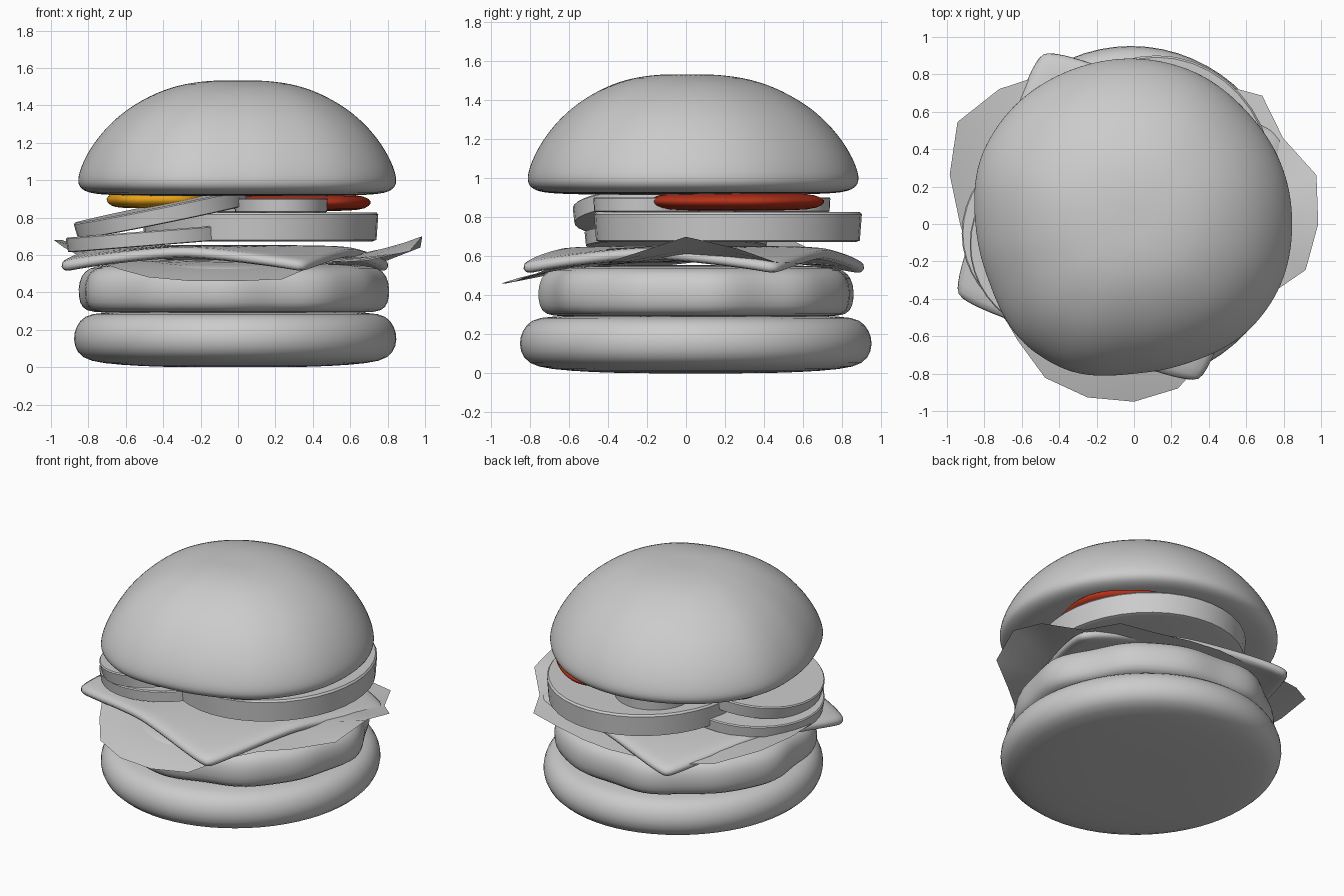
import bpy, bmesh, math
from mathutils import Euler

if "Cube" in bpy.data.objects:
    bpy.data.objects.remove(bpy.data.objects["Cube"])

def material(name, rgb):
    m = bpy.data.materials.new(name)
    m.diffuse_color = (*rgb, 1)
    m.use_nodes = True
    m.node_tree.nodes["Principled BSDF"].inputs["Base Color"].default_value = m.diffuse_color
    return m

GREY = material("light_grey", (0.6, 0.6, 0.6))
RED = material("red_sauce", (0.45, 0.03, 0.01))
ORANGE = material("orange_sauce", (0.9, 0.4, 0.01))

def finish(name, bm, mat, loc=(0, 0, 0), rot=(0, 0, 0), subsurf=0):
    me = bpy.data.meshes.new(name)
    bm.to_mesh(me)
    bm.free()
    me.materials.append(mat)
    ob = bpy.data.objects.new(name, me)
    bpy.context.collection.objects.link(ob)
    ob.location, ob.rotation_euler = loc, Euler(rot)
    bpy.ops.object.select_all(action='DESELECT')
    ob.select_set(True)
    bpy.context.view_layer.objects.active = ob
    if subsurf:
        bpy.ops.object.shade_smooth()
        ob.modifiers.new("smooth", 'SUBSURF').levels = subsurf
        ob.modifiers["smooth"].render_levels = subsurf
    else:
        bpy.ops.object.shade_smooth_by_angle(angle=math.radians(35))
    return ob

def table(values):
    """Radius factor interpolated smoothly round a closed table."""
    n = len(values)
    def f(a):
        t = (a / math.tau % 1) * n
        i, u = int(t) % n, t % 1
        u = u * u * (3 - 2 * u)
        return values[i] * (1 - u) + values[(i + 1) % n] * u
    return f

def lathe(name, profile, mat, radius=lambda a: 1, scale=(1, 1), segs=32, **kw):
    """Spin a bottom-to-top (r, z) profile, closed by a point at each end."""
    bm = bmesh.new()
    rings = []
    for r, z in profile:
        ring = []
        for i in range(segs):
            a = math.tau * i / segs
            k = r * radius(a)
            ring.append(bm.verts.new((k * scale[0] * math.cos(a), k * scale[1] * math.sin(a), z)))
        rings.append(ring)
    low = bm.verts.new((0, 0, profile[0][1]))
    top = bm.verts.new((0, 0, profile[-1][1]))
    for i in range(segs):
        j = (i + 1) % segs
        bm.faces.new((low, rings[0][j], rings[0][i]))
        bm.faces.new((top, rings[-1][i], rings[-1][j]))
        for p, q in zip(rings, rings[1:]):
            bm.faces.new((p[i], p[j], q[j], q[i]))
    return finish(name, bm, mat, **kw)

# Bottom bun
lathe("bottom_bun", [(0.45, 0.0), (0.72, 0.012), (0.91, 0.03), (0.985, 0.075), (1.01, 0.15),
                     (0.99, 0.22), (0.94, 0.275), (0.84, 0.295), (0.5, 0.295)],
      GREY, scale=(0.865, 0.905), loc=(-0.015, 0.05, 0), subsurf=1)

# Lumpy patty
lathe("patty", [(0.5, 0.29), (0.86, 0.29), (0.96, 0.30), (1.0, 0.34), (1.01, 0.42),
                (0.99, 0.49), (0.94, 0.53), (0.84, 0.55), (0.5, 0.555)],
      GREY, radius=lambda a: 1 + 0.018 * math.sin(7 * a + 1) + 0.014 * math.sin(11 * a),
      scale=(0.82, 0.80), segs=48, loc=(-0.03, 0.06, 0), subsurf=1)

# Lettuce: one thin sheet with a ragged rim, (radius, rim height) every 15 degrees
RIM = [(.985, .70), (1.01, .64), (.92, .57), (.97, .56), (.87, .55), (.84, .55),
       (.84, .55), (.85, .55), (.93, .56), (1.02, .60), (1.09, .68), (1.02, .68),
       (.93, .64), (.89, .60), (.85, .56), (.88, .52), (.95, .48), (.96, .46),
       (.95, .46), (.91, .47), (.80, .54), (.75, .56), (.80, .57), (.95, .62)]
bm = bmesh.new()
hub = bm.verts.new((0, 0, 0.57))
spokes = []
for i, (r, z) in enumerate(RIM):
    a = math.radians(15 * i)
    spokes.append([bm.verts.new((r * t * math.cos(a), r * t * math.sin(a), 0.57 + (z - 0.57) * t ** 3))
                   for t in (0.4, 0.65, 0.78, 0.9, 1.0)])
for p, q in zip(spokes, spokes[1:] + spokes[:1]):
    bm.faces.new((hub, p[0], q[0]))
    for k in range(4):
        bm.faces.new((p[k], p[k + 1], q[k + 1], q[k]))
finish("lettuce", bm, GREY)

# Cheese: rounded square with drooping corners
N, HALF, TURN = 16, 0.725, math.radians(25.5 - 45)
bm = bmesh.new()
grid = []
for i in range(N + 1):
    row = []
    for j in range(N + 1):
        u, v = 2 * i / N - 1, 2 * j / N - 1
        corner = abs(u * v)
        x, y = [c * HALF * (1 - 0.05 * corner ** 6) for c in (u, v)]
        z = 0.622 - 0.085 * corner ** 1.4 - 0.01 * max(abs(u), abs(v)) ** 6
        row.append(bm.verts.new((x, y, z)))
    grid.append(row)
for i in range(N):
    for j in range(N):
        bm.faces.new((grid[i][j], grid[i + 1][j], grid[i + 1][j + 1], grid[i][j + 1]))
cheese = finish("cheese", bm, GREY, loc=(-0.07, 0.04, 0), rot=(0, 0, TURN), subsurf=1)
solid = cheese.modifiers.new("thickness", 'SOLIDIFY')
solid.thickness, solid.offset = 0.062, 0
cheese.modifiers.move(1, 0)

# Slices: (name, radius, thickness, stretch in y, centre, tilt)
def slice_disc(name, r, h, sy, loc, rot=(0, 0, 0)):
    lathe(name, [(r * 0.95, -h / 2), (r * 0.985, -h * 0.45), (r, h * 0.42),
                 (r * 0.985, h / 2), (r * 0.93, h / 2)],
          GREY, scale=(1, sy), segs=40, loc=loc, rot=rot)

slice_disc("large_slice", 0.63, 0.155, 1.09, (0.12, 0.215, 0.75))
slice_disc("lower_side_slice", 0.47, 0.08, 1.0, (-0.45, -0.05, 0.69), (0, -0.08, 0))
slice_disc("upper_side_slice", 0.47, 0.09, 1.0, (-0.41, -0.11, 0.82), (0.02, -0.20, 0))
slice_disc("front_small_slice", 0.25, 0.075, 1.1, (0.23, -0.20, 0.865))
slice_disc("back_small_slice", 0.25, 0.075, 1.0, (-0.1, 0.49, 0.865))

# Sauce blobs
BLOB = [(0.5, -0.045), (0.85, -0.042), (0.98, -0.02), (1.02, 0.005), (0.93, 0.035), (0.6, 0.05)]
lathe("red_sauce", BLOB, RED, radius=lambda a: 1 + 0.03 * math.sin(5 * a), scale=(0.39, 0.45),
      loc=(0.32, 0.25, 0.88), subsurf=1)
lathe("orange_sauce", BLOB, ORANGE, radius=lambda a: 1 + 0.05 * math.sin(5 * a), scale=(0.27, 0.29),
      loc=(-0.43, 0.17, 0.895), subsurf=1)

# Top bun: domed, slightly uneven outline
OUTLINE = [0.85, 0.855, 0.855, 0.88, 0.89, 0.895, 0.905, 0.90, 0.85,
           0.835, 0.875, 0.865, 0.80, 0.80, 0.84, 0.855]
lathe("top_bun", [(0.5, 0.915), (0.85, 0.92), (0.95, 0.935), (1.0, 0.965), (1.005, 1.02),
                  (0.955, 1.13), (0.86, 1.25), (0.73, 1.36), (0.56, 1.45), (0.38, 1.51), (0.18, 1.533)],
      GREY, radius=table(OUTLINE), loc=(0, 0, 0), subsurf=2)
